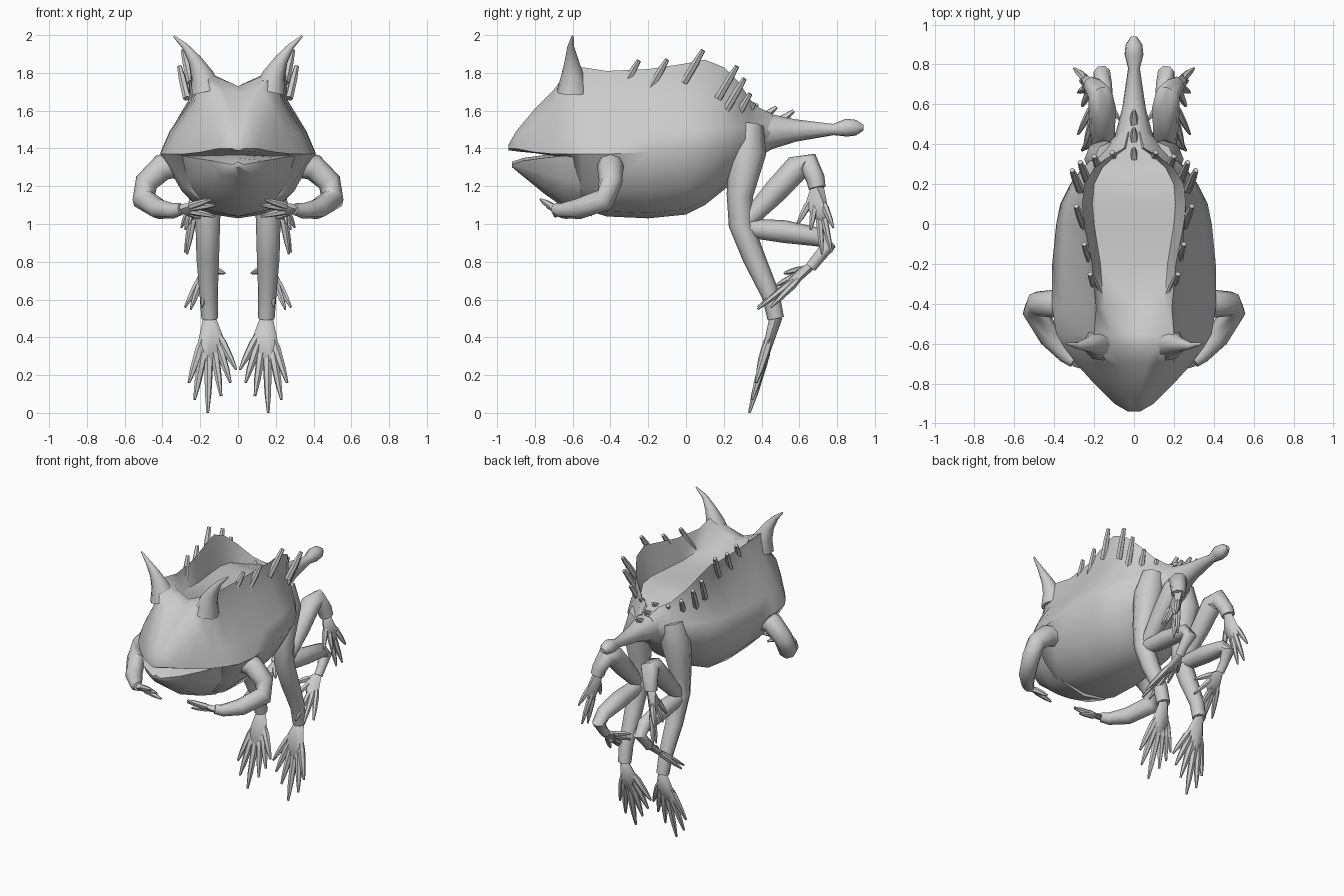
import bpy, bmesh, math
from mathutils import Vector

default = bpy.data.objects.get("Cube")
if default:
    bpy.data.objects.remove(default, do_unlink=True)

skin = bpy.data.materials.new("grey_skin")
skin.use_nodes = True
GREY = (0.6, 0.6, 0.6, 1)
skin.diffuse_color = GREY
skin.node_tree.nodes["Principled BSDF"].inputs["Base Color"].default_value = GREY


def finish(name, bm, mirror=False, angle=50):
    """Turn the bmesh into a smooth shaded object, optionally mirrored across x."""
    bmesh.ops.recalc_face_normals(bm, faces=bm.faces)
    mesh = bpy.data.meshes.new(name)
    bm.to_mesh(mesh)
    bm.free()
    mesh.materials.append(skin)
    obj = bpy.data.objects.new(name, mesh)
    bpy.context.collection.objects.link(obj)
    bpy.ops.object.select_all(action="DESELECT")
    obj.select_set(True)
    bpy.context.view_layer.objects.active = obj
    bpy.ops.object.shade_smooth_by_angle(angle=math.radians(angle))
    if mirror:
        obj.modifiers.new("Mirror", "MIRROR").use_mirror_merge = False


def skin_rings(bm, rings):
    """Bridge a list of equally sized vertex rings and cap both ends."""
    loops = [[bm.verts.new(p) for p in ring] for ring in rings]
    count = len(loops[0])
    for a, b in zip(loops, loops[1:]):
        for i in range(count):
            j = (i + 1) % count
            bm.faces.new((a[i], a[j], b[j], b[i]))
    bm.faces.new(loops[0])
    bm.faces.new(loops[-1])


def whole_ring(y, half):
    """Complete a half outline that starts and ends on the centre line."""
    right = [(-x, z) for x, z in reversed(half[1:-1])]
    return [(x, y, z) for x, z in half + right]


def tube(bm, path, sides=8):
    """Tapered tube through (x, y, z, radius) points."""
    points = [Vector(p[:3]) for p in path]
    rings = []
    side = None
    for i, p in enumerate(points):
        along = (points[min(i + 1, len(points) - 1)] - points[max(i - 1, 0)]).normalized()
        if side is None:
            side = along.orthogonal()
        side = (side - along * side.dot(along)).normalized()
        other = along.cross(side)
        turns = [math.tau * k / sides for k in range(sides)]
        rings.append([p + (side * math.cos(t) + other * math.sin(t)) * path[i][3] for t in turns])
    skin_rings(bm, rings)


def limb(name, path, tips, web=0.45, thick=0.02):
    """Limb ending in a solid webbed palm with tapering toes."""
    bm = bmesh.new()
    tube(bm, path)
    root = Vector(path[-1][:3])
    corners = [(root, path[-1][3] * 0.8)]
    for tip in map(Vector, tips):
        knuckle = root.lerp(tip, web)
        corners.append((knuckle, thick * 0.7))
        tube(bm, [(*root.lerp(tip, web * 0.7), thick * 0.7), (*knuckle, thick),
                  (*knuckle.lerp(tip, 0.6), thick * 0.75), (*tip, thick * 0.3)], 6)
    # The palm wraps the ankle and all the knuckles
    axes = [Vector(a) * s for a in ((1, 0, 0), (0, 1, 0), (0, 0, 1)) for s in (-1, 1)]
    palm = [bm.verts.new(centre + axis * size) for centre, size in corners for axis in axes]
    hull = bmesh.ops.convex_hull(bm, input=palm)
    spare = {v for v in hull["geom_interior"] + hull["geom_unused"] if isinstance(v, bmesh.types.BMVert)}
    bmesh.ops.delete(bm, geom=list(spare), context="VERTS")
    finish(name, bm, mirror=True)


# Body and upper head: y, half width, its z, belly z, shoulder x z, crest x z, back z
stations = [
    (-.94, .03, 1.40, 1.39, .02, 1.41, .01, 1.42, 1.42),
    (-.90, .10, 1.40, 1.385, .08, 1.45, .04, 1.49, 1.49),
    (-.8, .2, 1.38, 1.375, .15, 1.54, .07, 1.61, 1.60),
    (-.7, .29, 1.37, 1.36, .2, 1.6, .12, 1.71, 1.69),
    (-.62, .35, 1.37, 1.33, .23, 1.65, .2, 1.82, 1.73),
    (-.55, .39, 1.37, 1.08, .24, 1.65, .2, 1.83, 1.73),
    (-.42, .41, 1.37, 1.04, .25, 1.65, .19, 1.81, 1.69),
    (-.2, .41, 1.38, 1.03, .25, 1.66, .21, 1.82, 1.67),
    (0, .39, 1.4, 1.05, .26, 1.66, .25, 1.85, 1.66),
    (.1, .37, 1.4, 1.1, .26, 1.66, .26, 1.87, 1.66),
    (.2, .32, 1.42, 1.18, .24, 1.65, .25, 1.83, 1.65),
    (.28, .26, 1.44, 1.25, .2, 1.62, .2, 1.75, 1.62),
    (.34, .2, 1.46, 1.31, .13, 1.6, .12, 1.66, 1.61),
    (.38, .15, 1.47, 1.35, .1, 1.59, .05, 1.62, 1.6),
    (.46, .08, 1.48, 1.4, .06, 1.56, .03, 1.58, 1.58),
]
rings = []
for y, w, wz, belly, sx, sz, cx, cz, back in stations:
    rise = wz - belly
    # The brow slopes up to the horns, behind it the crest stands as a wall
    inner = (cx * .55, back + (cz - back) * .5) if y < -.5 else (cx * .8, back)
    rings.append(whole_ring(y, [
        (0, belly), (w * .45, belly + rise * .08), (w * .73, belly + rise * .42), (w, wz),
        (w * .7 + sx * .3, wz + (sz - wz) * .4), (sx, sz), (cx, cz), inner, (0, back)]))
body = bmesh.new()
skin_rings(body, rings)
finish("body", body)

# Lower jaw: y, half width, lip z, chin z
rings = []
for y, w, lip, chin in [(-.92, .03, 1.315, 1.3), (-.86, .14, 1.335, 1.25), (-.75, .23, 1.35, 1.16),
                        (-.65, .29, 1.36, 1.09), (-.5, .32, 1.36, 1.04)]:
    depth = lip - chin
    rings.append(whole_ring(y, [(0, chin), (w * .55, chin + depth * .12),
                                (w * .86, chin + depth * .55), (w, lip), (0, lip + .015)]))
jaw = bmesh.new()
skin_rings(jaw, rings)
finish("lower_jaw", jaw)

# Tail with a knobbed tip
tail = bmesh.new()
tube(tail, [(0, y, z, r) for y, z, r in [(.36, 1.48, .12), (.45, 1.49, .095), (.58, 1.495, .06),
                                         (.78, 1.5, .03), (.85, 1.51, .048), (.9, 1.51, .042),
                                         (.94, 1.51, .015)]], 10)
finish("tail", tail)

# Small spines on the tail root
spines = bmesh.new()
for y, z in [(.38, 1.635), (.48, 1.62), (.57, 1.6)]:
    tube(spines, [(0, y - .08, z - .06, .03), (0, y, z, .01)], 5)
finish("tail_spines", spines)

# Horns growing out of the brow
horns = bmesh.new()
tube(horns, [(.17, -.6, 1.7, .085), (.19, -.6, 1.79, .06), (.23, -.605, 1.87, .036),
             (.28, -.61, 1.94, .018), (.34, -.6, 1.995, .005)], 10)
finish("horns", horns, mirror=True)

# Spikes along the crest
spikes = bmesh.new()
for x, y, z in [(.22, -.25, 1.865), (.25, -.1, 1.87), (.29, .09, 1.92), (.31, .27, 1.835),
                (.27, .31, 1.77), (.2, .34, 1.69), (.11, .36, 1.64)]:
    tip = Vector((x, y, z))
    root = tip - Vector((.04, .1, .17))
    tube(spikes, [(*root, .022), (*root.lerp(tip, .6), .02), (*tip, .013)], 6)
finish("crest_spikes", spikes, mirror=True)

# Arms bent forward under the chin
limb("arms", [(.3, -.4, 1.32, .075), (.4, -.4, 1.3, .07), (.485, -.4, 1.22, .062), (.5, -.43, 1.13, .062),
              (.42, -.57, 1.08, .055), (.34, -.66, 1.07, .04), (.3, -.69, 1.08, .032)],
     [(.14, -.77, 1.13), (.12, -.74, 1.1), (.12, -.69, 1.04), (.2, -.63, 1.03)], web=.35)

# Long hanging legs
limb("hanging_legs", [(.12, .33, 1.52, .08), (.15, .325, 1.38, .1), (.16, .285, 1.15, .07),
                      (.16, .29, 1.0, .065), (.16, .36, .82, .06), (.155, .45, .62, .048),
                      (.15, .475, .5, .044)],
     [(.01, .38, .23), (.04, .37, .16), (.09, .36, .09), (.16, .335, 0), (.23, .35, .07),
      (.26, .37, .16)], web=.47, thick=.024)

# Raised legs with the knee up and the webbed foot hanging outward
limb("raised_legs", [(.16, .33, 1.02, .045), (.16, .47, 1.17, .065), (.16, .59, 1.3, .07),
                     (.17, .65, 1.32, .062), (.2, .685, 1.24, .05), (.21, .695, 1.19, .045)],
     [(.26, .59, 1.0), (.28, .66, .97), (.27, .72, .84), (.28, .77, .85), (.3, .78, .98)],
     web=.5)

# Folded legs with the webbed foot pointing forward and down
limb("folded_legs", [(.16, .32, .98, .05), (.16, .52, .96, .06), (.16, .7, .93, .05),
                     (.16, .75, .88, .045), (.17, .7, .82, .032), (.17, .66, .77, .03)],
     [(.07, .52, .74), (.11, .47, .67), (.19, .38, .56), (.25, .38, .55), (.28, .45, .56)],
     web=.45)
